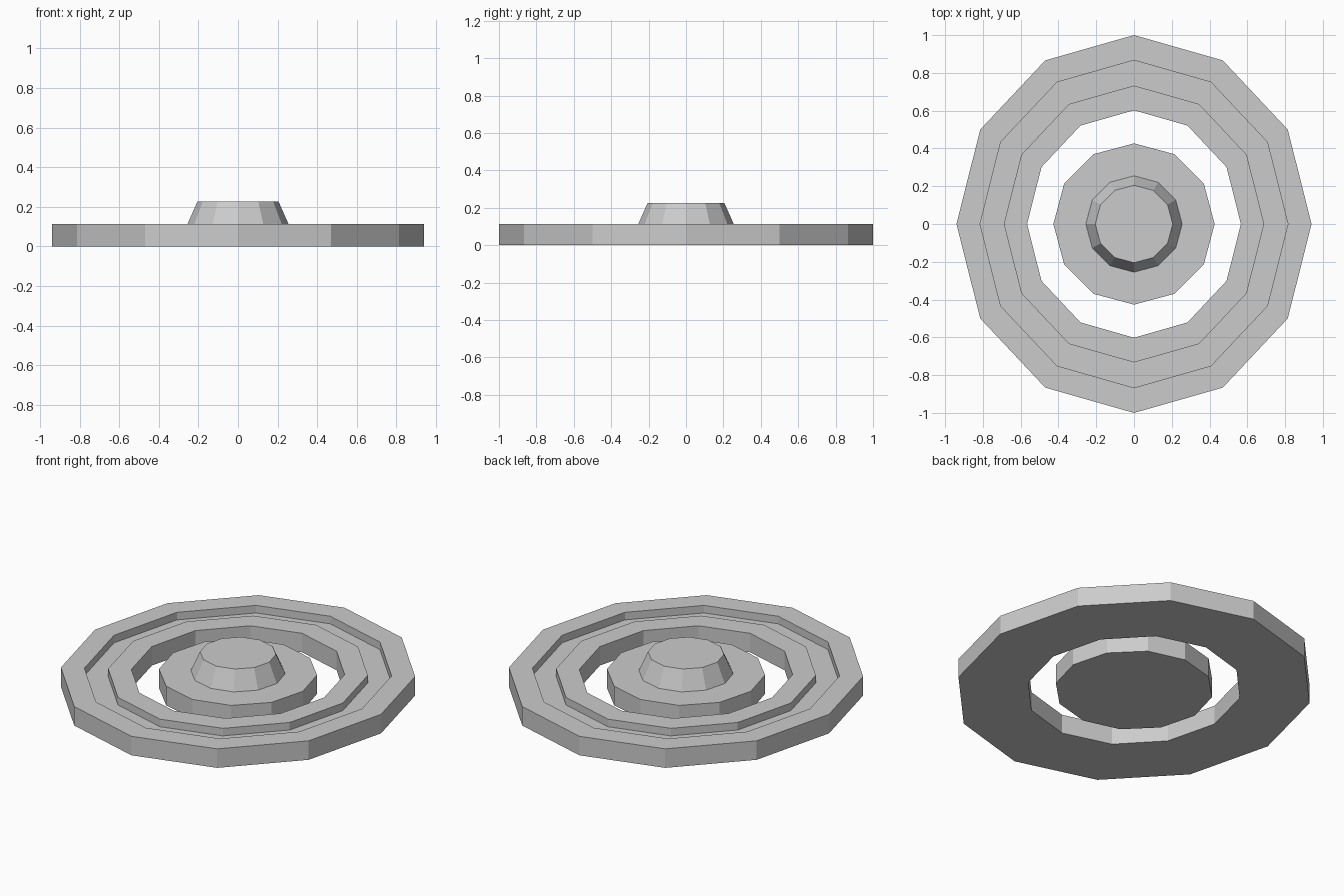
import bpy, bmesh
from math import sin, cos, pi

if "Cube" in bpy.data.objects:
    bpy.data.objects.remove(bpy.data.objects["Cube"])

SIDES = 12


def lathe(name, profile, x_scale=1.0, closed=False):
    """Spin (radius, z) points round z; open profiles get end caps."""
    bm = bmesh.new()
    loops = [[bm.verts.new((r * x_scale * sin(2 * pi * i / SIDES),
                            r * cos(2 * pi * i / SIDES), z))
              for i in range(SIDES)] for r, z in profile]
    pairs = list(zip(loops, loops[1:]))
    if closed:
        pairs.append((loops[-1], loops[0]))
    else:
        bm.faces.new(loops[0])
        bm.faces.new(loops[-1])
    for a, b in pairs:
        for i in range(SIDES):
            j = (i + 1) % SIDES
            bm.faces.new((a[i], a[j], b[j], b[i]))
    bmesh.ops.recalc_face_normals(bm, faces=bm.faces[:])
    mesh = bpy.data.meshes.new(name)
    bm.to_mesh(mesh)
    bm.free()
    obj = bpy.data.objects.new(name, mesh)
    bpy.context.collection.objects.link(obj)
    return obj


TOP = 0.113
FLOOR = 0.068

# Outer ring with a groove in its top, slightly narrower in x
lathe("grooved_ring",
      [(1.0, 0), (1.0, TOP), (0.867, TOP), (0.867, FLOOR),
       (0.733, FLOOR), (0.733, TOP), (0.602, TOP), (0.602, 0)],
      x_scale=0.94, closed=True)

# Central disc with a tapered button on top
lathe("centre_button",
      [(0.427, 0), (0.427, TOP), (0.255, TOP), (0.205, 0.226)])
